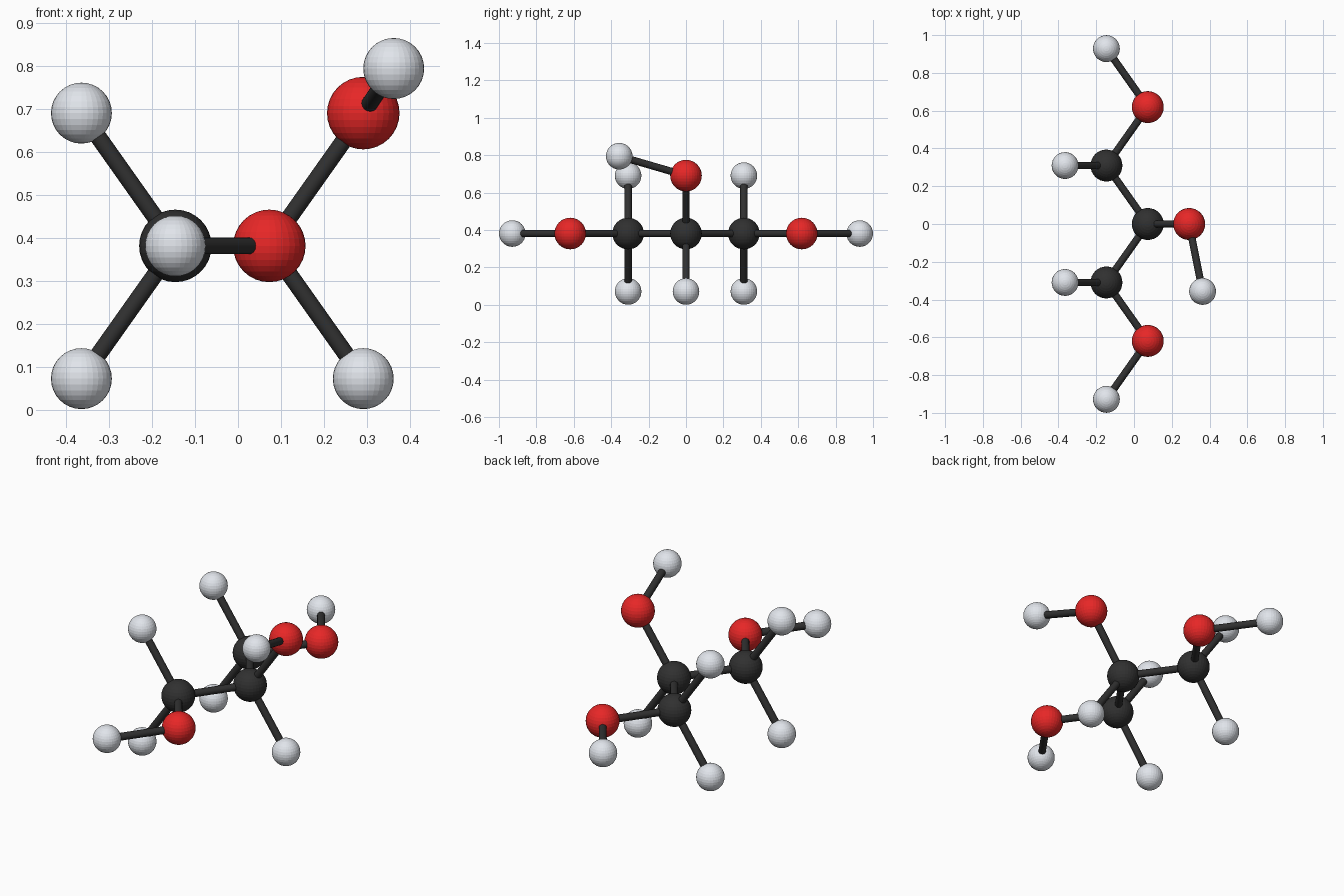
import bpy
from mathutils import Vector

if "Cube" in bpy.data.objects:
    bpy.data.objects.remove(bpy.data.objects["Cube"])

DX, DY, Z = 0.219, 0.3095, 0.3815   # tetrahedral offsets and mid height
CX = 0.073                          # centre carbon x
BOND_R = 0.0195


def material(name, rgb):
    m = bpy.data.materials.new(name)
    m.diffuse_color = (*rgb, 1)
    m.use_nodes = True
    m.node_tree.nodes["Principled BSDF"].inputs["Base Color"].default_value = m.diffuse_color
    return m


DARK = material("dark", (0.03, 0.03, 0.03))
KINDS = {
    "carbon": (0.0845, DARK),
    "oxygen": (0.0845, material("red", (0.80, 0.02, 0.02))),
    "hydrogen": (0.071, material("pale", (0.75, 0.78, 0.83))),
}


def atom(kind, label, pos):
    radius, mat = KINDS[kind]
    bpy.ops.mesh.primitive_uv_sphere_add(segments=32, ring_count=16, radius=radius, location=pos)
    ob = bpy.context.object
    ob.name = f"{kind}_{label}"
    ob.data.materials.append(mat)
    return Vector(pos)


def bond(label, a, b):
    d = b - a
    bpy.ops.mesh.primitive_cylinder_add(vertices=16, radius=BOND_R, depth=d.length, location=(a + b) / 2)
    ob = bpy.context.object
    ob.name = f"bond_{label}"
    ob.rotation_euler = d.to_track_quat('Z', 'Y').to_euler()
    ob.data.materials.append(DARK)
    bpy.ops.object.shade_smooth_by_angle()


def attach(parent, kind, label, pos):
    p = atom(kind, label, pos)
    bond(label, parent, p)
    return p


# middle carbon with its hydroxyl group and hydrogen
mid = atom("carbon", "middle", (CX, 0, Z))
attach(mid, "hydrogen", "middle_low", (CX + DX, 0, Z - DY))
oxy = attach(mid, "oxygen", "middle_top", (CX + DX, 0, Z + DY))
attach(oxy, "hydrogen", "middle_top", (0.363, -0.357, 0.795))

# two mirrored end groups
for side, s in (("front", -1), ("back", 1)):
    c = attach(mid, "carbon", side, (CX - DX, s * DY, Z))
    o = attach(c, "oxygen", side, (CX, s * 2 * DY, Z))
    attach(o, "hydrogen", side + "_tip", (CX - DX, s * 3 * DY, Z))
    for level, k in (("low", -1), ("high", 1)):
        attach(c, "hydrogen", f"{side}_{level}", (CX - 2 * DX, s * DY, Z + k * DY))
